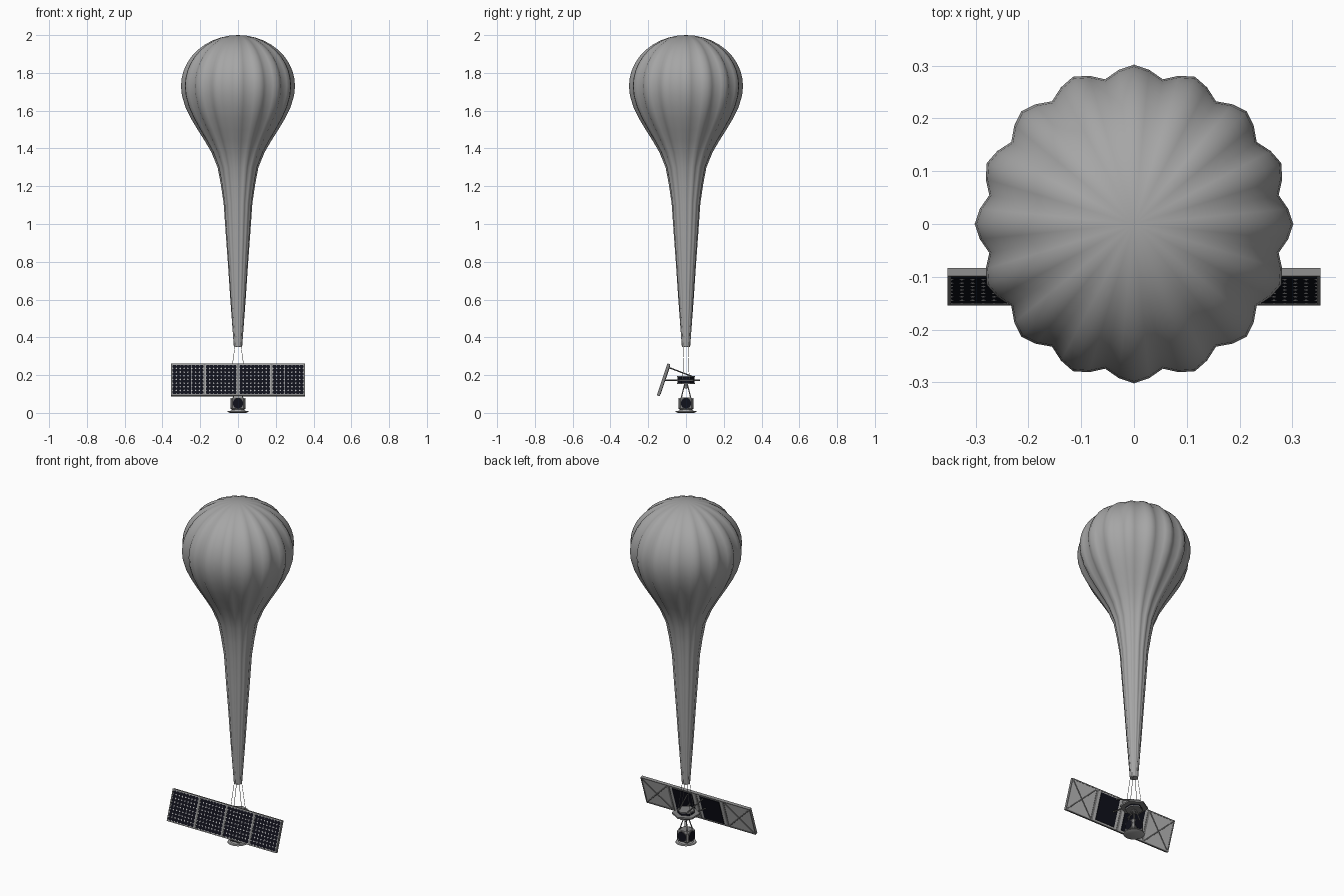
import bpy, bmesh
from math import pi, sin, cos, radians
from mathutils import Matrix, Vector

if "Cube" in bpy.data.objects:
    bpy.data.objects.remove(bpy.data.objects["Cube"])


def material(name, color):
    m = bpy.data.materials.new(name)
    m.diffuse_color = (*color, 1)
    m.use_nodes = True
    m.node_tree.nodes["Principled BSDF"].inputs["Base Color"].default_value = m.diffuse_color
    return m


DARK = material("dark_cell", (0.005, 0.0055, 0.011))
CHARCOAL = material("charcoal", (0.14, 0.14, 0.14))
FRAME = material("frame_grey", (0.23, 0.23, 0.23))
FABRIC = material("fabric_grey", (0.38, 0.38, 0.38))
BACK = material("backing_grey", (0.5, 0.5, 0.5))


def finish(name, bm, mat=None, matrix=None, angle=35):
    if matrix:
        bm.transform(matrix)
    bmesh.ops.recalc_face_normals(bm, faces=bm.faces)
    me = bpy.data.meshes.new(name)
    bm.to_mesh(me)
    bm.free()
    ob = bpy.data.objects.new(name, me)
    bpy.context.collection.objects.link(ob)
    if mat:
        me.materials.append(mat)
    bpy.ops.object.select_all(action='DESELECT')
    ob.select_set(True)
    bpy.context.view_layer.objects.active = ob
    bpy.ops.object.shade_smooth_by_angle(angle=radians(angle))
    return ob


def box(bm, c, s):
    m = Matrix.Translation(c) @ Matrix.Diagonal((*s, 1))
    return bmesh.ops.create_cube(bm, size=1, matrix=m)


def rod(bm, a, b, r, r2=None, n=8):
    a, b = Vector(a), Vector(b)
    d = b - a
    m = Matrix.Translation((a + b) / 2) @ d.to_track_quat('Z', 'Y').to_matrix().to_4x4()
    bmesh.ops.create_cone(bm, cap_ends=True, segments=n, radius1=r,
                          radius2=r if r2 is None else r2, depth=d.length, matrix=m)


# Balloon envelope: 16 lobes swept around a teardrop profile
profile = [(0.302 * sin(a), 1.73 + 0.27 * cos(a)) for a in (i * pi / 20 for i in range(1, 11))]
profile += [(0.297, 1.68), (0.279, 1.62), (0.25, 1.56), (0.214, 1.5), (0.176, 1.44),
            (0.141, 1.38), (0.108, 1.3), (0.091, 1.21), (0.076, 1.11), (0.065, 0.95),
            (0.054, 0.8), (0.042, 0.62), (0.031, 0.47), (0.022, 0.35)]
bm = bmesh.new()
N = 64
rings = []
for r, z in profile:
    depth = 0.074 * min(1, r / 0.12) if z > 1.73 else 0.074
    ring = []
    for i in range(N):
        t = 2 * pi * i / N
        lobe = 0.6 * abs(cos(8 * t)) + 0.4 * (0.5 + 0.5 * cos(16 * t))
        q = r * (1 - depth * (1 - lobe))
        ring.append(bm.verts.new((q * cos(t), q * sin(t), z)))
    rings.append(ring)
for lo, hi in zip(rings, rings[1:]):
    for i in range(N):
        j = (i + 1) % N
        bm.faces.new((lo[i], lo[j], hi[j], hi[i]))
apex = bm.verts.new((0, 0, 2))
for i in range(N):
    bm.faces.new((apex, rings[0][i], rings[0][(i + 1) % N]))
bm.faces.new(rings[-1])
finish("balloon_envelope", bm, FABRIC, angle=70)

# Suspension lines from the neck to the platform
bm = bmesh.new()
for sx in (-1, 1):
    for sy in (-1, 1):
        rod(bm, (sx * 0.015, sy * 0.011, 0.36), (sx * 0.04, sy * 0.017, 0.18), 0.0013, n=6)
finish("suspension_lines", bm, FABRIC)

# Solar array, built upright and then tilted back
TILT = Matrix.Translation((0, -0.119, 0.175)) @ Matrix.Rotation(radians(-18.5), 4, 'X')
W, H, T = 0.1768, 0.178, 0.016
centres = [(i - 1.5) * W for i in range(4)]

bm = bmesh.new()
for cx in centres:
    box(bm, (cx, 0, 0), (W - 0.004, T * 0.7, H - 0.004))
finish("solar_panel_backing", bm, BACK, TILT)

bm = bmesh.new()
for cx in centres:
    for s in (-1, 1):
        box(bm, (cx + s * (W / 2 - 0.003), 0, 0), (0.006, T, H))
        box(bm, (cx, 0, s * (H / 2 - 0.003)), (W - 0.012, T, 0.006))
finish("solar_panel_frame", bm, FRAME, TILT)

# Corner-cut solar cells
bm = bmesh.new()
K = 8
px, pz = (W - 0.014) / K, (H - 0.014) / K
for cx in centres:
    for i in range(K):
        for k in range(K):
            x, z = cx + (i - (K - 1) / 2) * px, (k - (K - 1) / 2) * pz
            a, b, c = px / 2 - 0.0001, pz / 2 - 0.0001, 0.0048
            pts = [(a, b - c), (a - c, b), (c - a, b), (-a, b - c),
                   (-a, c - b), (c - a, -b), (a - c, -b), (a, c - b)]
            bm.faces.new([bm.verts.new((x + u, -T * 0.35 - 0.0008, z + v)) for u, v in pts])
# Face the cells forward
for f in bm.faces:
    f.normal_update()
finish("solar_cells", bm, DARK, TILT)

# Rear bracing on outer panels, dark plates on inner panels
bm = bmesh.new()
for cx in (centres[0], centres[3]):
    for s in (-1, 1):
        rod(bm, (cx - W * 0.44, T * 0.45, -s * H * 0.44), (cx + W * 0.44, T * 0.45, s * H * 0.44), 0.003)
finish("rear_cross_braces", bm, FRAME, TILT)
bm = bmesh.new()
for cx in centres[1:3]:
    box(bm, (cx, T * 0.42, 0), (W * 0.72, 0.005, H * 0.86))
finish("rear_dark_plates", bm, DARK, TILT)

# Arms joining the array to the platform
bm = bmesh.new()
for s in (-1, 1):
    rod(bm, (s * 0.05, -0.112, 0.173), (s * 0.03, 0, 0.173), 0.004)
    rod(bm, (s * 0.05, -0.085, 0.238), (s * 0.025, 0.035, 0.192), 0.0035)
finish("array_arms", bm, CHARCOAL)

# Hexagonal platform with electronics boxes
bm = bmesh.new()
rod(bm, (0, 0, 0.168), (0, 0, 0.177), 0.075, n=6)
finish("platform_plate", bm, FRAME)
bm = bmesh.new()
rod(bm, (0, 0, 0.157), (0, 0, 0.192), 0.045, n=6)
finish("electronics_core", bm, DARK)
bm = bmesh.new()
for z in (0.156, 0.193):
    rod(bm, (0, 0, z - 0.003), (0, 0, z + 0.003), 0.048, n=6)
finish("electronics_covers", bm, FRAME)

# Hanger struts to the lower payload
bm = bmesh.new()
for sx in (-1, 1):
    for sy in (-1, 1):
        rod(bm, (sx * 0.006, sy * 0.006, 0.158), (sx * 0.026, sy * 0.026, 0.075), 0.003)
rod(bm, (0, 0, 0.13), (0, 0, 0.158), 0.009, n=12)
finish("hanger_struts", bm, FRAME)

# Payload box with a round port on each side
bm = bmesh.new()
box(bm, (0, 0, 0.048), (0.074, 0.074, 0.066))
bmesh.ops.bevel(bm, geom=bm.edges[:], offset=0.008, segments=1, affect='EDGES', profile=0.5)
finish("payload_box", bm, FRAME, angle=20)
rims, ports = bmesh.new(), bmesh.new()
for i in range(4):
    d = Vector((cos(i * pi / 2), sin(i * pi / 2), 0))
    o = Vector((0, 0, 0.05))
    rod(rims, o + d * 0.034, o + d * 0.0385, 0.030, n=24)
    rod(ports, o + d * 0.035, o + d * 0.0395, 0.027, n=24)
finish("port_rims", rims, CHARCOAL)
finish("port_windows", ports, DARK)

# Base dish
bm = bmesh.new()
rod(bm, (0, 0, 0), (0, 0, 0.006), 0.043, 0.056, n=32)
rod(bm, (0, 0, 0.006), (0, 0, 0.011), 0.056, 0.053, n=32)
rod(bm, (0, 0, 0.011), (0, 0, 0.018), 0.04, 0.034, n=32)
finish("base_dish", bm, FABRIC)
